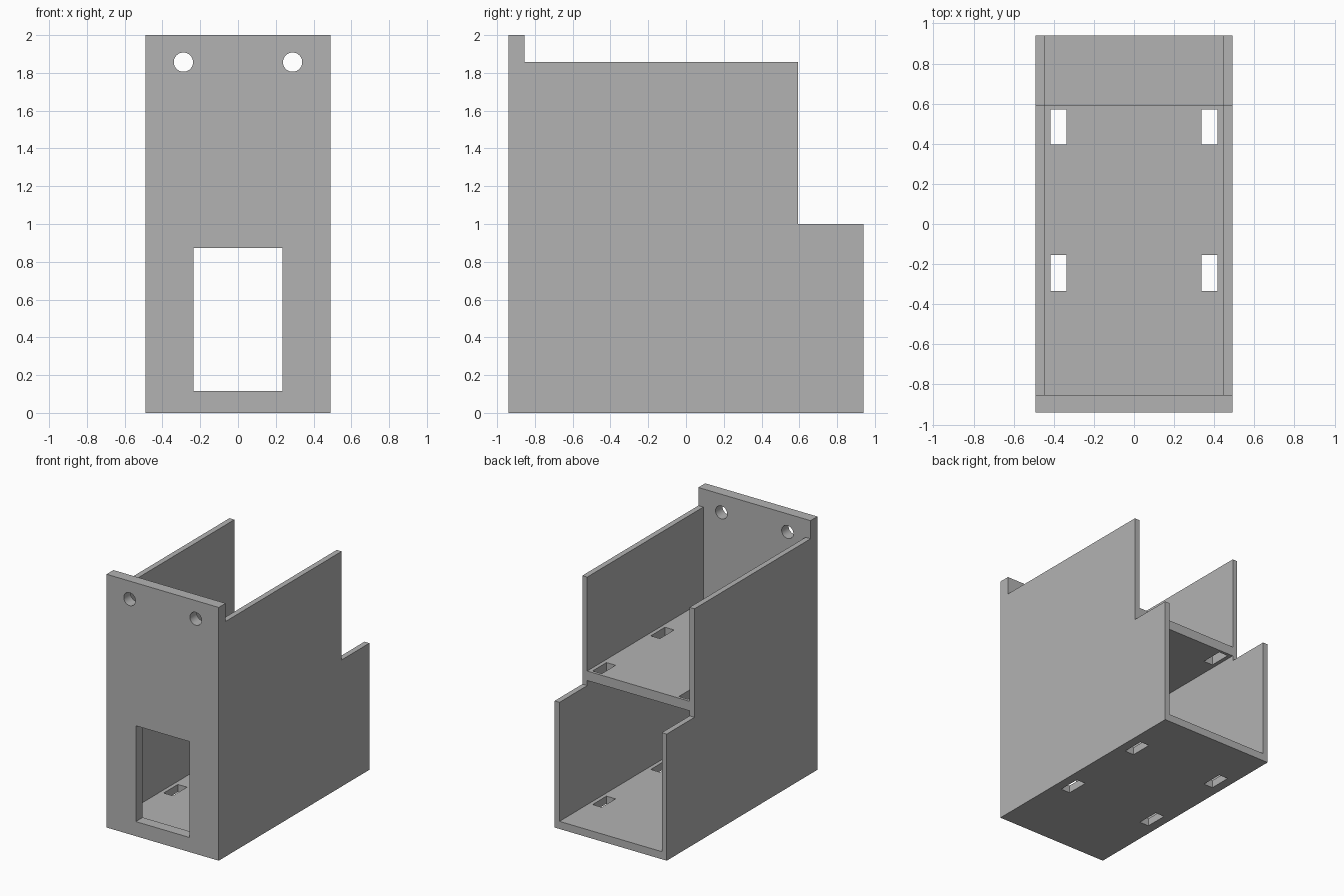
import bpy, bmesh
from mathutils import Vector

cube = bpy.data.objects.get("Cube")
if cube:
    bpy.data.objects.remove(cube, do_unlink=True)

HALF_W, HALF_L = 0.49, 0.94      # outer half width and half length
WALL, PLATE = 0.043, 0.086       # side wall and front plate thickness
FLOOR_TOP = 0.06
SHELF_LOW, SHELF_TOP = 1.04, 1.115
STEP_Y, STEP_Z = 0.594, 1.0      # notch at the rear of the side walls
WALL_TOP = 1.857
INNER_X, INNER_Y = HALF_W - WALL, -HALF_L + PLATE

grey = bpy.data.materials.new("plain grey")
grey.use_nodes = True
grey.diffuse_color = (0.45, 0.45, 0.45, 1)
grey.node_tree.nodes["Principled BSDF"].inputs["Base Color"].default_value = grey.diffuse_color


def prism(name, ring, direction):
    """Extrude a closed ring of points along a direction."""
    bm = bmesh.new()
    face = bm.faces.new([bm.verts.new(p) for p in ring])
    moved = bmesh.ops.extrude_face_region(bm, geom=[face])["geom"]
    bmesh.ops.translate(bm, vec=Vector(direction),
                        verts=[v for v in moved if isinstance(v, bmesh.types.BMVert)])
    bmesh.ops.recalc_face_normals(bm, faces=bm.faces)
    mesh = bpy.data.meshes.new(name)
    bm.to_mesh(mesh)
    bm.free()
    mesh.materials.append(grey)
    obj = bpy.data.objects.new(name, mesh)
    bpy.context.collection.objects.link(obj)
    return obj


def box(name, x, y, z):
    ring = [(x[0], y[0], z[0]), (x[1], y[0], z[0]), (x[1], y[1], z[0]), (x[0], y[1], z[0])]
    return prism(name, ring, (0, 0, z[1] - z[0]))


def cut(body, cutter):
    """Subtract the cutter from the body, then discard the cutter."""
    cutter.hide_render = True
    mod = body.modifiers.new("cut", 'BOOLEAN')
    mod.operation, mod.solver, mod.object = 'DIFFERENCE', 'EXACT', cutter
    bpy.context.view_layer.objects.active = body
    bpy.ops.object.modifier_apply(modifier=mod.name)
    bpy.data.objects.remove(cutter, do_unlink=True)


# Outer shell: stepped side profile pulled across the width
profile = [(-HALF_L, 0), (HALF_L, 0), (HALF_L, STEP_Z), (STEP_Y, STEP_Z),
           (STEP_Y, WALL_TOP), (INNER_Y, WALL_TOP), (INNER_Y, 2), (-HALF_L, 2)]
housing = prism("two_level_housing", [(-HALF_W, y, z) for y, z in profile],
                (2 * HALF_W, 0, 0))

# Upper and lower compartments, leaving the shelf, and the open rear end
inside = (-INNER_X, INNER_X)
cut(housing, box("upper_space", inside, (INNER_Y, 1.2), (SHELF_TOP, 2.2)))
cut(housing, box("lower_space", inside, (INNER_Y, 1.2), (FLOOR_TOP, SHELF_LOW)))

# Front window
cut(housing, box("window", (-0.235, 0.235), (-1.2, -0.8), (0.115, 0.872)))

for side in (-1, 1):
    # Strap slots through both the floor and the shelf
    xs = sorted((side * 0.337, side * 0.417))
    for ys in ((-0.333, -0.155), (0.397, 0.571)):
        cut(housing, box("slot", xs, ys, (-0.2, 1.3)))

    # Round mounting holes near the top of the front plate
    bpy.ops.mesh.primitive_cylinder_add(vertices=40, radius=0.051, depth=0.4,
                                        location=(side * 0.289, -HALF_L, WALL_TOP),
                                        rotation=(1.5708, 0, 0))
    hole = bpy.context.object
    hole.data.materials.append(grey)
    cut(housing, hole)

# Smooth hole walls while all box edges stay sharp
bpy.ops.object.select_all(action='DESELECT')
housing.select_set(True)
bpy.context.view_layer.objects.active = housing
bpy.ops.object.shade_smooth_by_angle(angle=0.5)
